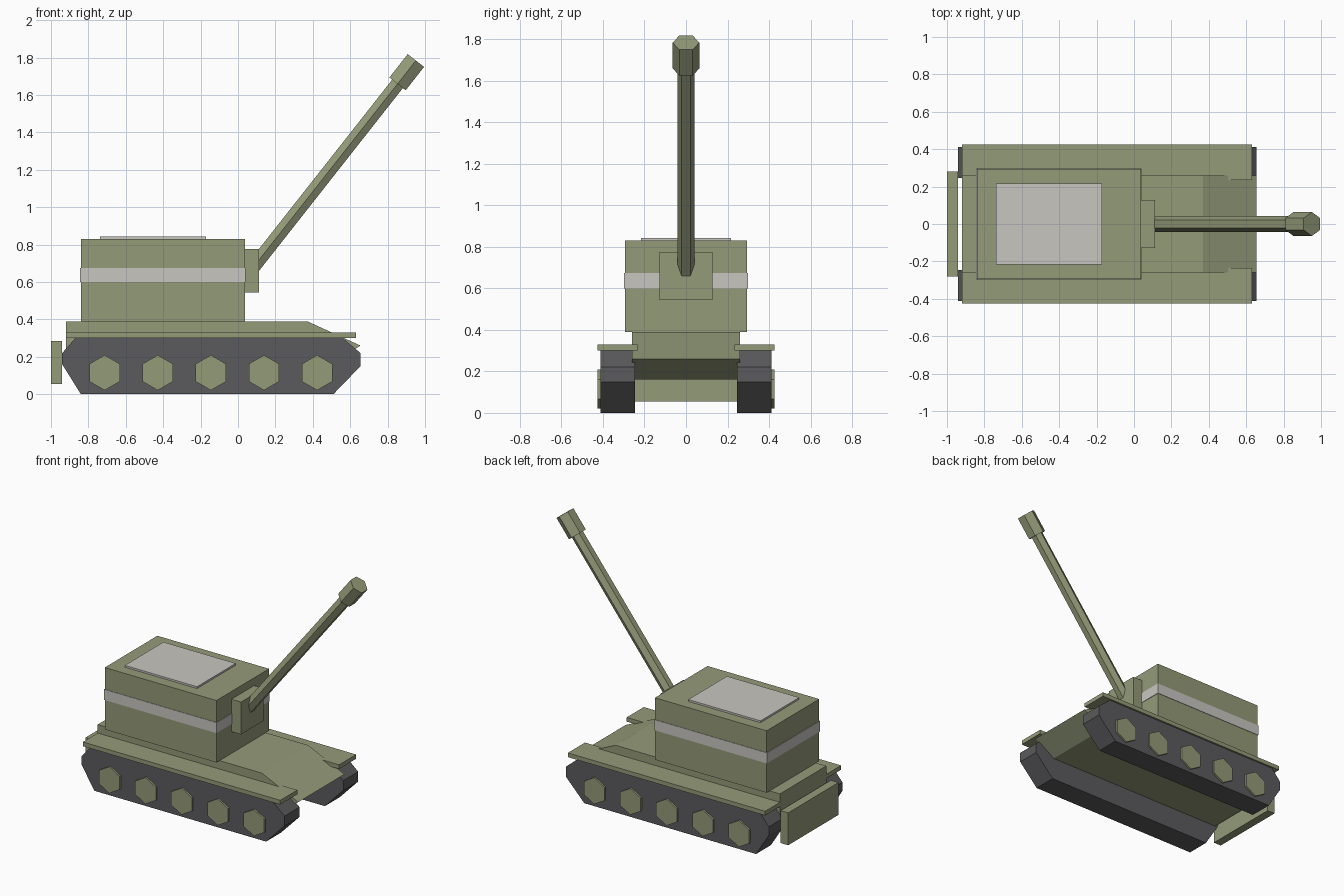
import bpy
import math
from mathutils import Vector

cube = bpy.data.objects.get("Cube")
if cube:
    bpy.data.objects.remove(cube, do_unlink=True)


def material(name, colour):
    m = bpy.data.materials.new(name)
    m.use_nodes = True
    m.diffuse_color = (*colour, 1)
    m.node_tree.nodes["Principled BSDF"].inputs["Base Color"].default_value = (*colour, 1)
    return m


olive = material("olive green", (0.296, 0.328, 0.191))
grey = material("track grey", (0.105, 0.102, 0.107))
pale = material("pale grey", (0.578, 0.565, 0.527))


def prism(name, profile, y0, y1, mat):
    """Extrude a side profile of (x, z) points from y0 to y1."""
    n = len(profile)
    verts = [(x, y, z) for y in (y0, y1) for x, z in profile]
    faces = [tuple(range(n)), tuple(reversed(range(n, 2 * n)))]
    faces += [(i, i + n, (i + 1) % n + n, (i + 1) % n) for i in range(n)]
    mesh = bpy.data.meshes.new(name)
    mesh.from_pydata(verts, [], faces)
    mesh.materials.append(mat)
    obj = bpy.data.objects.new(name, mesh)
    bpy.context.collection.objects.link(obj)
    return obj


def box(name, x, y, z, mat):
    return prism(name, [(x[0], z[0]), (x[1], z[0]), (x[1], z[1]), (x[0], z[1])], *y, mat)


def hex_rod(name, start, end, radius, mat):
    """Six-sided rod with two corners pointing along y."""
    a, b = Vector(start), Vector(end)
    d = b - a
    bpy.ops.mesh.primitive_cylinder_add(vertices=6, radius=radius, depth=d.length,
                                        location=(a + b) / 2,
                                        rotation=(0, math.atan2(d.x, d.z), 0))
    obj = bpy.context.object
    obj.name = name
    obj.data.materials.append(mat)
    return obj


# Hull with sloped nose
prism("hull", [(-0.92, 0.16), (0.5, 0.16), (0.655, 0.26), (0.37, 0.39), (-0.92, 0.39)],
      -0.26, 0.26, olive)
box("rear_plate", (-1.0, -0.94), (-0.282, 0.282), (0.055, 0.285), olive)

# Running gear on both sides
track = [(-0.84, 0), (0.51, 0), (0.655, 0.15), (0.655, 0.22),
         (0.56, 0.3), (-0.87, 0.3), (-0.94, 0.22), (-0.94, 0.16)]
for side, s in (("left", 1), ("right", -1)):
    prism(side + "_track", track, *sorted((s * 0.246, s * 0.413)), grey)
    box(side + "_fender", (-0.92, 0.63), sorted((s * 0.234, s * 0.426)), (0.3, 0.33), olive)
    for i in range(5):
        cx = -0.713 + 0.284 * i
        hexagon = [(cx + 0.094 * math.sin(-k * math.pi / 3),
                    0.115 + 0.094 * math.cos(k * math.pi / 3)) for k in range(6)]
        # Profile order runs counter-clockwise as seen from -y
        prism(f"{side}_wheel_{i + 1}", hexagon, *sorted((s * 0.38, s * 0.426)), olive)

# Turret, painted band and roof panel
box("turret", (-0.84, 0.037), (-0.295, 0.295), (0.39, 0.83), olive)
box("turret_band", (-0.844, 0.04), (-0.298, 0.298), (0.6, 0.675), pale)
box("roof_panel", (-0.737, -0.17), (-0.217, 0.217), (0.825, 0.843), pale)

# Gun
box("mantlet", (0.03, 0.112), (-0.127, 0.127), (0.545, 0.775), olive)
hex_rod("barrel", (0.08, 0, 0.677), (0.9, 0, 1.719), 0.042, olive)
hex_rod("muzzle", (0.853, 0, 1.659), (0.951, 0, 1.784), 0.064, olive)
